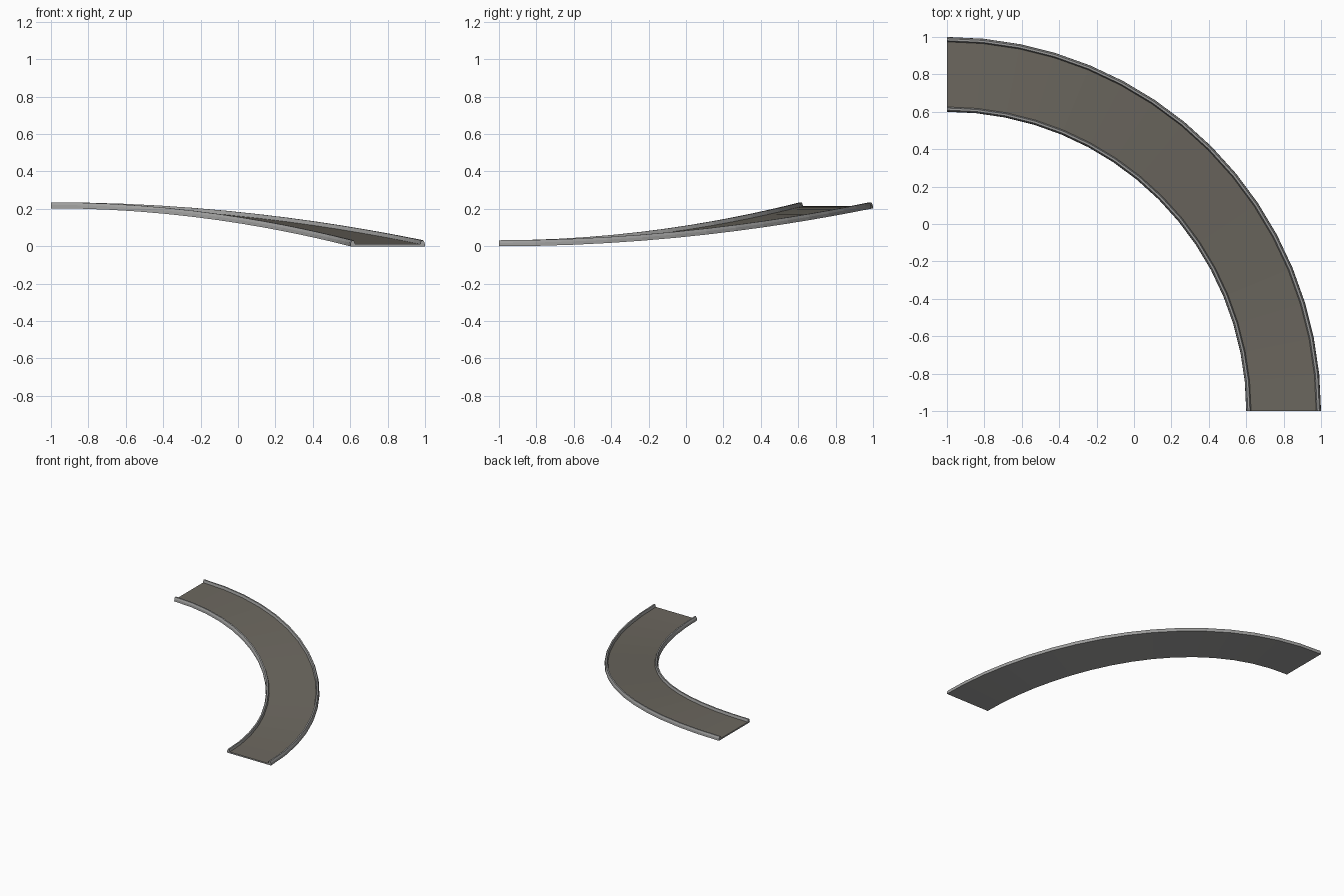
import bpy, bmesh, math

if "Cube" in bpy.data.objects:
    bpy.data.objects.remove(bpy.data.objects["Cube"])

SEG, R0, R1, RISE = 16, 1.6, 2.0, 0.203
H, DECK = 0.032, 0.011


def material(name, rgb):
    m = bpy.data.materials.new(name)
    m.diffuse_color = (*rgb, 1)
    m.use_nodes = True
    m.node_tree.nodes["Principled BSDF"].inputs["Base Color"].default_value = m.diffuse_color
    return m


concrete = material("light_grey_concrete", (0.34, 0.34, 0.335))
asphalt = material("warm_grey_asphalt", (0.15, 0.138, 0.115))

# Cross-section: closed loop of (radius, height), kerbs at both edges
half = [(0.0, 0.0), (0.002, 0.018), (0.009, H), (0.020, H), (0.026, DECK)]
profile = [(R0 + d, z) for d, z in half] + [(R1 - d, z) for d, z in reversed(half)]
n = len(profile)
deck_edge = len(half) - 1

# Sweep the section through a quarter turn with an eased climb
bm = bmesh.new()
rings = []
for i in range(SEG + 1):
    a = math.pi / 2 * i / SEG
    lift = RISE * math.sin(a) ** 2
    rings.append([bm.verts.new((r * math.cos(a) - 1, r * math.sin(a) - 1, z + lift))
                  for r, z in profile])
for a, b in zip(rings, rings[1:]):
    for j in range(n):
        k = (j + 1) % n
        f = bm.faces.new((a[j], a[k], b[k], b[j]))
        f.material_index = 1 if j == deck_edge else 0
# End caps
for ring in (rings[0], rings[-1]):
    bm.faces.new(ring)
bmesh.ops.recalc_face_normals(bm, faces=bm.faces)

mesh = bpy.data.meshes.new("curved_ramp_road")
bm.to_mesh(mesh)
bm.free()
mesh.materials.append(concrete)
mesh.materials.append(asphalt)
road = bpy.data.objects.new("curved_ramp_road", mesh)
bpy.context.collection.objects.link(road)
